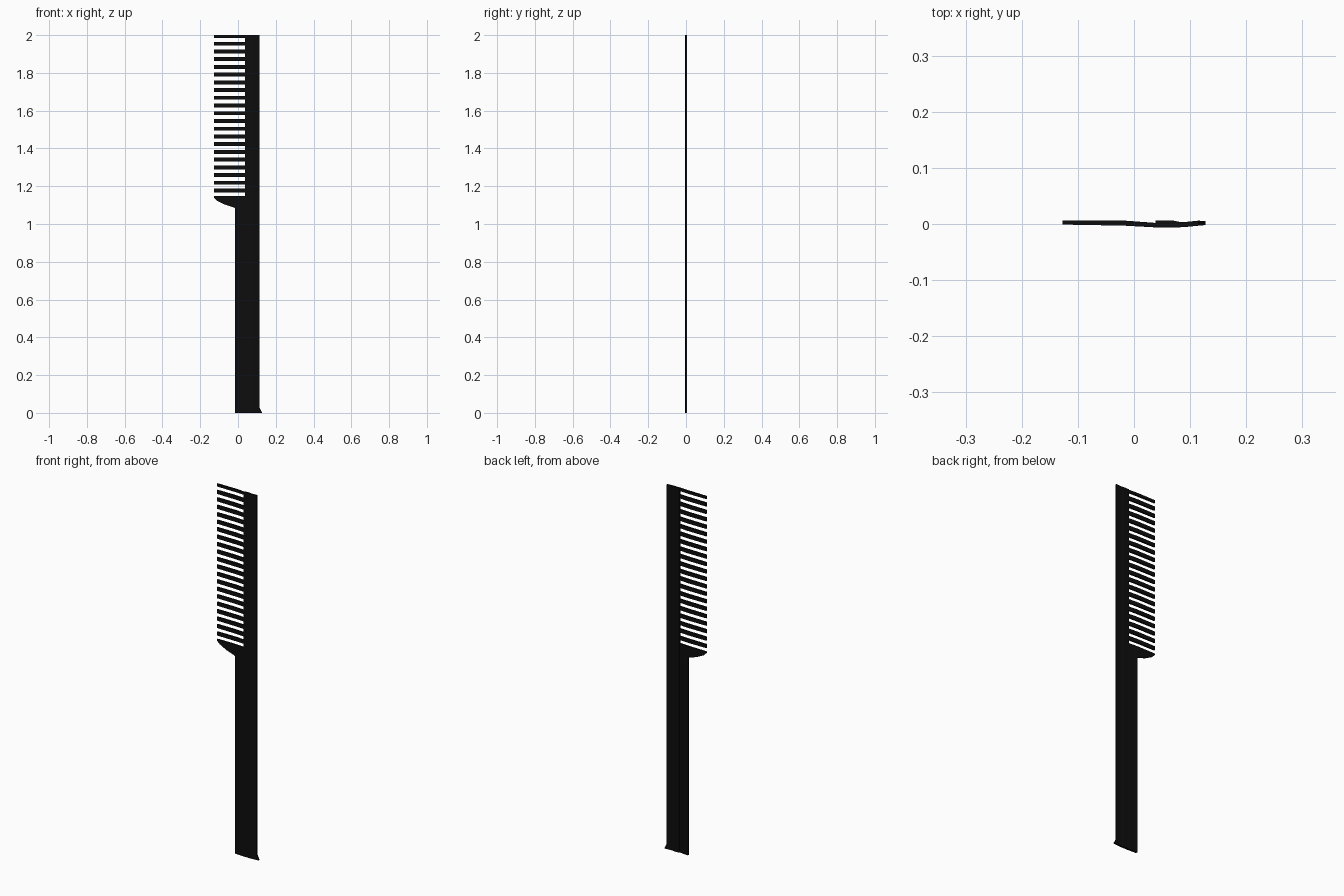
import bpy, bmesh

if "Cube" in bpy.data.objects:
    bpy.data.objects.remove(bpy.data.objects["Cube"])

black = bpy.data.materials.new("black_plastic")
black.diffuse_color = (0.004, 0.004, 0.004, 1)
black.use_nodes = True
black.node_tree.nodes["Principled BSDF"].inputs["Base Color"].default_value = black.diffuse_color


def loft(bm, columns, cap_end=True):
    """Skin four-cornered upright sections (x, z_low, z_high, y_front, y_back)."""
    rings = []
    for x, z0, z1, f, b in columns:
        rings.append([bm.verts.new(p) for p in
                      ((x, f, z0), (x, b, z0), (x, b, z1), (x, f, z1))])
    for r, s in zip(rings, rings[1:]):
        for i in range(4):
            j = (i + 1) % 4
            bm.faces.new((r[i], r[j], s[j], s[i]))
    bm.faces.new(rings[0])
    if cap_end:
        bm.faces.new(rings[-1])


def finish(bm, name):
    bmesh.ops.remove_doubles(bm, verts=bm.verts, dist=1e-5)
    bmesh.ops.recalc_face_normals(bm, faces=bm.faces)
    mesh = bpy.data.meshes.new(name)
    bm.to_mesh(mesh)
    bm.free()
    mesh.materials.append(black)
    obj = bpy.data.objects.new(name, mesh)
    bpy.context.collection.objects.link(obj)


# Handle, curved shoulder, spine and small flare at the foot
GUARD, SHOULDER = 1.147, 1.085
bm = bmesh.new()
loft(bm, [
    (-0.127, 1.140, GUARD, -0.001, 0.006),
    (-0.112, 1.124, GUARD, -0.001, 0.006),
    (-0.070, 1.103, GUARD, -0.002, 0.006),
    (-0.016, SHOULDER, GUARD, -0.003, 0.006),
    (-0.016, 0, GUARD, -0.003, 0.006),
    (0.038, 0, GUARD, -0.006, 0.002),
    (0.038, 0, 2, -0.006, 0.006),
    (0.070, 0, 2, -0.006, 0.006),
    (0.080, 0, 2, -0.006, 0.004),
    (0.095, 0, 2, -0.005, 0.004),
    (0.115, 0, 2, -0.003, 0.006),
    (0.115, 0, 0.025, -0.003, 0.006),
    (0.127, 0, 0.002, -0.002, 0.005),
])
finish(bm, "comb_body")

# Row of teeth, the top one trimmed flush with the spine
bm = bmesh.new()
for i in range(21):
    z0 = 1.167 + i * 0.0409
    z1 = min(z0 + 0.0205, 2)
    loft(bm, [
        (-0.127, z0, z1, -0.001, 0.006),
        (-0.016, z0, z1, -0.003, 0.006),
        (0.038, z0, z1, -0.006, 0.002),
    ], cap_end=False)
finish(bm, "teeth")
